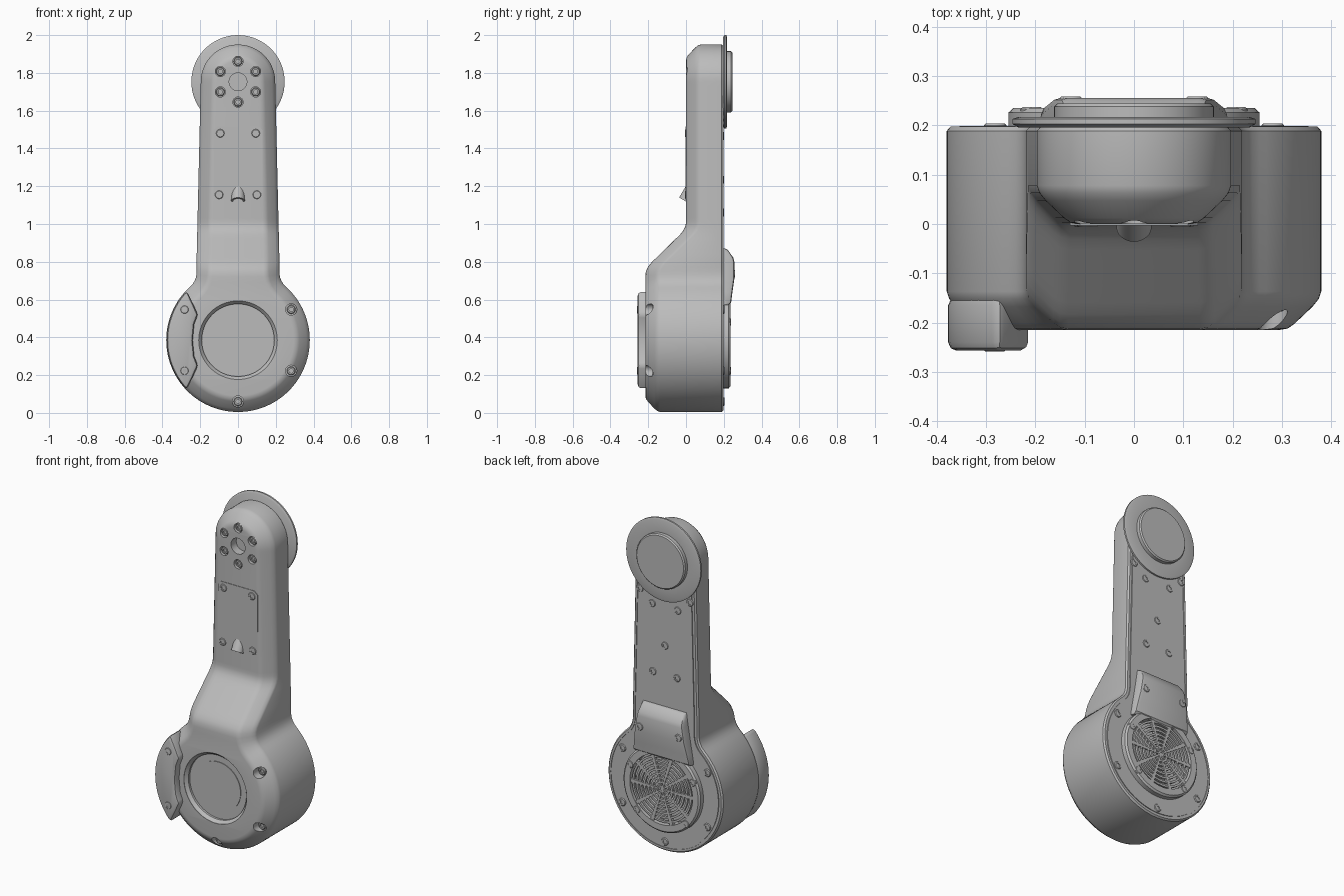
import bpy, bmesh
from math import sin, cos, pi, radians
from mathutils import Vector, Matrix

cube = bpy.data.objects.get("Cube")
if cube:
    bpy.data.objects.remove(cube, do_unlink=True)

grey = bpy.data.materials.new("light grey")
grey.use_nodes = True
grey.diffuse_color = (0.5, 0.5, 0.5, 1)
grey.node_tree.nodes["Principled BSDF"].inputs["Base Color"].default_value = (0.5, 0.5, 0.5, 1)

BASE_Z, TOP_Z, BASE_R, ARM_R = 0.385, 1.753, 0.38, 0.197


def finish(name, bm, bevel=0, cutter=None):
    """Turn a bmesh into a shaded object, with optional bevel and cut."""
    bmesh.ops.remove_doubles(bm, verts=bm.verts, dist=1e-5)
    bmesh.ops.recalc_face_normals(bm, faces=bm.faces)
    mesh = bpy.data.meshes.new(name)
    bm.to_mesh(mesh)
    bm.free()
    ob = bpy.data.objects.new(name, mesh)
    bpy.context.collection.objects.link(ob)
    mesh.materials.append(grey)
    bpy.ops.object.select_all(action='DESELECT')
    ob.select_set(True)
    bpy.context.view_layer.objects.active = ob
    if cutter:
        mod = ob.modifiers.new("cut", 'BOOLEAN')
        mod.object, mod.solver = cutter, 'EXACT'
        bpy.ops.object.modifier_apply(modifier="cut")
    if bevel:
        mod = ob.modifiers.new("bevel", 'BEVEL')
        mod.width, mod.segments, mod.angle_limit = bevel, 2, radians(40)
        bpy.ops.object.modifier_apply(modifier="bevel")
    bpy.ops.object.shade_smooth_by_angle(angle=radians(32))
    return ob


def loft(bm, rings, caps=True, closed=False):
    """Skin a list of closed rings of points."""
    rows = [[bm.verts.new(p) for p in ring] for ring in rings]
    n = len(rows[0])
    pairs = list(zip(rows, rows[1:])) + ([(rows[-1], rows[0])] if closed else [])
    for a, b in pairs:
        for i in range(n):
            j = (i + 1) % n
            bm.faces.new((a[i], a[j], b[j], b[i]))
    if caps:
        bm.faces.new(rows[0])
        bm.faces.new(rows[-1])
    return rows


def lathe(bm, profile, x, z, segs=64, closed=False):
    """Spin (radius, y) points about an axis along y."""
    rings = [[(x + max(r, 1e-4) * cos(2 * pi * k / segs), y,
               z + max(r, 1e-4) * sin(2 * pi * k / segs)) for k in range(segs)]
             for r, y in profile]
    loft(bm, rings, caps=not closed, closed=closed)


def screw(bm, x, z, y, out):
    """Socket screw; out is +1 when facing the back, -1 when facing the front."""
    prof = [(0.011, -0.008), (0.011, 0), (0.019, 0), (0.023, -0.004), (0.023, -0.02)]
    lathe(bm, [(r, y + out * h) for r, h in prof], x, z, 18)


def plug(bm, r, y0, y1, x, z, segs=32):
    lathe(bm, [(r, y0), (r, y1)], x, z, segs)


def on_circle(r, deg, z=BASE_Z):
    return r * cos(radians(deg)), z + r * sin(radians(deg))


# Half outline of the housing, bottom to top
half = [Vector(on_circle(BASE_R, a)) for a in range(-90, 49, 3)]
p0, p3 = half[-1], Vector((0.219, 0.82))
p1 = p0 + Vector((-sin(radians(48)), cos(radians(48)))) * 0.06
p2 = p3 - Vector((-0.0005, 0.07))
for k in range(1, 9):
    t = k / 8
    half.append(p0 * (1 - t)**3 + p1 * 3 * t * (1 - t)**2 + p2 * 3 * t * t * (1 - t) + p3 * t**3)
arm_top = Vector((ARM_R, TOP_Z))
half += [p3.lerp(arm_top, k / 44) for k in range(1, 44)]
half += [Vector(on_circle(ARM_R, a, TOP_Z)) for a in range(0, 91, 5)]
last = len(half) - 1


def inset(d):
    out = []
    for i, p in enumerate(half):
        if i in (0, last):
            out.append(Vector((0, p.y + (d if i == 0 else -d))))
            continue
        t = (half[i + 1] - half[i - 1]).normalized()
        out.append(p + Vector((-t.y, t.x)) * d)
    return out


def front_y(z):
    """Depth of the front face: deep base, ramp, then thin arm."""
    def ramp(h):
        return -0.215 * (1 - min(max((h - 0.765) / 0.21, 0), 1))
    return sum(ramp(z + k * 0.01) for k in range(-3, 4)) / 7


def outline_ring(d, depth):
    pts = inset(d)
    full = pts + [Vector((-p.x, p.y)) for p in pts[-2:0:-1]]
    return [(p.x, depth(p.y), p.y) for p in full]


# Cutter for the pockets and recesses
FRONT_RIM = [30, -30, -90]
BACK_RIM = FRONT_RIM + [150, 210]
HEX = [on_circle(0.108, a, TOP_Z) for a in range(30, 390, 60)]
bm = bmesh.new()
lathe(bm, [(0.208, -0.3), (0.208, -0.213), (0.192, -0.195), (0.192, -0.182)], 0, BASE_Z)
for a in FRONT_RIM:
    plug(bm, 0.03, -0.3, -0.165, *on_circle(0.325, a))
for x, z in HEX:
    plug(bm, 0.027, -0.1, 0.022, x, z)
plug(bm, 0.047, -0.1, 0.05, 0, TOP_Z)
plug(bm, 0.212, 0.17, 0.3, 0, BASE_Z, 64)
cutter = finish("pocket_cutter", bm)
cutter.hide_render = True

# Housing: base, ramp and arm in one shell
bm = bmesh.new()
back = [(0.026, 0.199), (0.026, 0.194), (0.02, 0.194), (0.02, 0.198), (0.008, 0.198), (0, 0.189)]
front = [(0, 0.078), (0.005, 0.063), (0.018, 0.047), (0.055, 0.012), (0.068, 0.003), (0.085, 0)]
rings = [outline_ring(d, lambda z, y=y: y) for d, y in back]
rings += [outline_ring(d, lambda z, e=e: front_y(z) + e) for d, e in front]
rows = loft(bm, rings, caps=False)
bm.faces.new(rows[0])
cap, n = rows[-1], len(rows[-1])
for i in range(last):
    quad = [cap[i], cap[i + 1], cap[(n - i - 1) % n], cap[(n - i) % n]]
    bm.faces.new(list(dict.fromkeys(quad)))
finish("housing", bm, cutter=cutter)
bpy.data.objects.remove(cutter, do_unlink=True)

# Slightly raised disc in the front recess
bm = bmesh.new()
plug(bm, 0.147, -0.186, -0.17, 0, BASE_Z, 64)
finish("front_recess_disc", bm)

# Side grip block on the front of the base
bm = bmesh.new()
arc = [on_circle(0.377, a) for a in range(136, 225, 4)]
inner = [(-0.235, 0.2), (-0.212, 0.25), (-0.232, 0.3), (-0.24, BASE_Z)]
inner += [(x, 2 * BASE_Z - z) for x, z in inner[-2::-1]]
loft(bm, [[(x, y, z) for x, z in arc + inner] for y in (-0.148, -0.257)])
finish("side_grip", bm, bevel=0.018)

# Arm access panel
bm = bmesh.new()
panel = [(0.13, 1.15), (0.13, 1.495), (0.11, 1.515)]
panel = [(0.11, 1.13)] + panel
panel += [(-x, z) for x, z in reversed(panel)]
loft(bm, [[(x, y, z) for x, z in panel] for y in (0.004, -0.003)])
finish("access_panel", bm)

# Sloping hooded cable outlet
bm = bmesh.new()
tilt = Vector((0, -0.5, -0.866))
side = tilt.cross(Vector((1, 0, 0)))
tip = Vector((0, -0.005, 1.122))
loft(bm, [[tip + tilt * s + (Vector((1, 0, 0)) * cos(k * pi / 12) + side * sin(k * pi / 12)) * r
           for k in range(24)] for r, s in [(0.036, -0.12), (0.036, 0), (0.026, 0), (0.026, -0.03)]])
finish("cable_outlet", bm)

# Round mount on the back of the arm
bm = bmesh.new()
lathe(bm, [(0.235, 0.196), (0.247, 0.203), (0.247, 0.213), (0.235, 0.217), (0.162, 0.217),
           (0.162, 0.238), (0.155, 0.245)], 0, TOP_Z, 72)
finish("arm_mount_disc", bm)

# Vent housing on the back of the base
bm = bmesh.new()
lathe(bm, [(0.208, 0.18), (0.208, 0.235), (0.245, 0.235), (0.255, 0.226), (0.255, 0.195)],
      0, BASE_Z, 72, closed=True)
finish("vent_frame", bm)

# Vent grille: concentric rings and spokes
bm = bmesh.new()
for k in range(7):
    r = 0.035 + 0.025 * k
    lathe(bm, [(r, 0.215), (r, 0.229), (r + 0.012, 0.229), (r + 0.012, 0.215)],
          0, BASE_Z, 48, closed=True)
plug(bm, 0.02, 0.212, 0.229, 0, BASE_Z)
for k in range(10):
    turn = Matrix.Rotation(k * pi / 5, 4, 'Y')
    foot = [(0.01, -0.004), (0.21, -0.011), (0.21, 0.011), (0.01, 0.004)]
    loft(bm, [[turn @ Vector((x, y, z)) + Vector((0, 0, BASE_Z)) for x, z in foot]
              for y in (0.212, 0.23)])
finish("vent_grille", bm)

# Tapered cover above the vent
bm = bmesh.new()
rows = []
for z, y, w in [(0.87, 0.207, 0.142), (0.862, 0.222, 0.144), (0.822, 0.25, 0.15),
                (0.8, 0.256, 0.153), (0.71, 0.256, 0.168), (0.64, 0.246, 0.18),
                (0.585, 0.239, 0.189), (0.572, 0.225, 0.19)]:
    low = max(y - 0.018, 0.2)
    prof = [(w, 0.192), (w, low), (w - 0.006, y - 0.004), (w - 0.02, y)]
    prof += [(-x, h) for x, h in reversed(prof)]
    rows.append([(x, h, z) for x, h in prof])
loft(bm, rows)
finish("vent_cover", bm)

# Screws
bm = bmesh.new()
for a in FRONT_RIM:
    screw(bm, *on_circle(0.325, a), -0.178, -1)
for x, z in HEX:
    screw(bm, x, z, 0.008, -1)
for s in (-1, 1):
    screw(bm, -0.283, BASE_Z + s * 0.162, -0.259, -1)
    screw(bm, s * 0.094, 1.48, -0.006, -1)
    screw(bm, s * 0.1, 1.155, -0.006, -1)
finish("front_screws", bm)

bm = bmesh.new()
for a in BACK_RIM:
    screw(bm, *on_circle(0.325, a), 0.204, 1)
for s in (-1, 1):
    screw(bm, s * 0.128, 0.737, 0.259, 1)
    for x, z in [(0.08, 1.06), (0.085, 1.466), (0.165, 1.535)]:
        screw(bm, s * x, z, 0.202, 1)
screw(bm, 0, 1.234, 0.202, 1)
for a in (25, 155, 225, 315):
    screw(bm, *on_circle(0.229, a), 0.237, 1)
finish("back_screws", bm)
